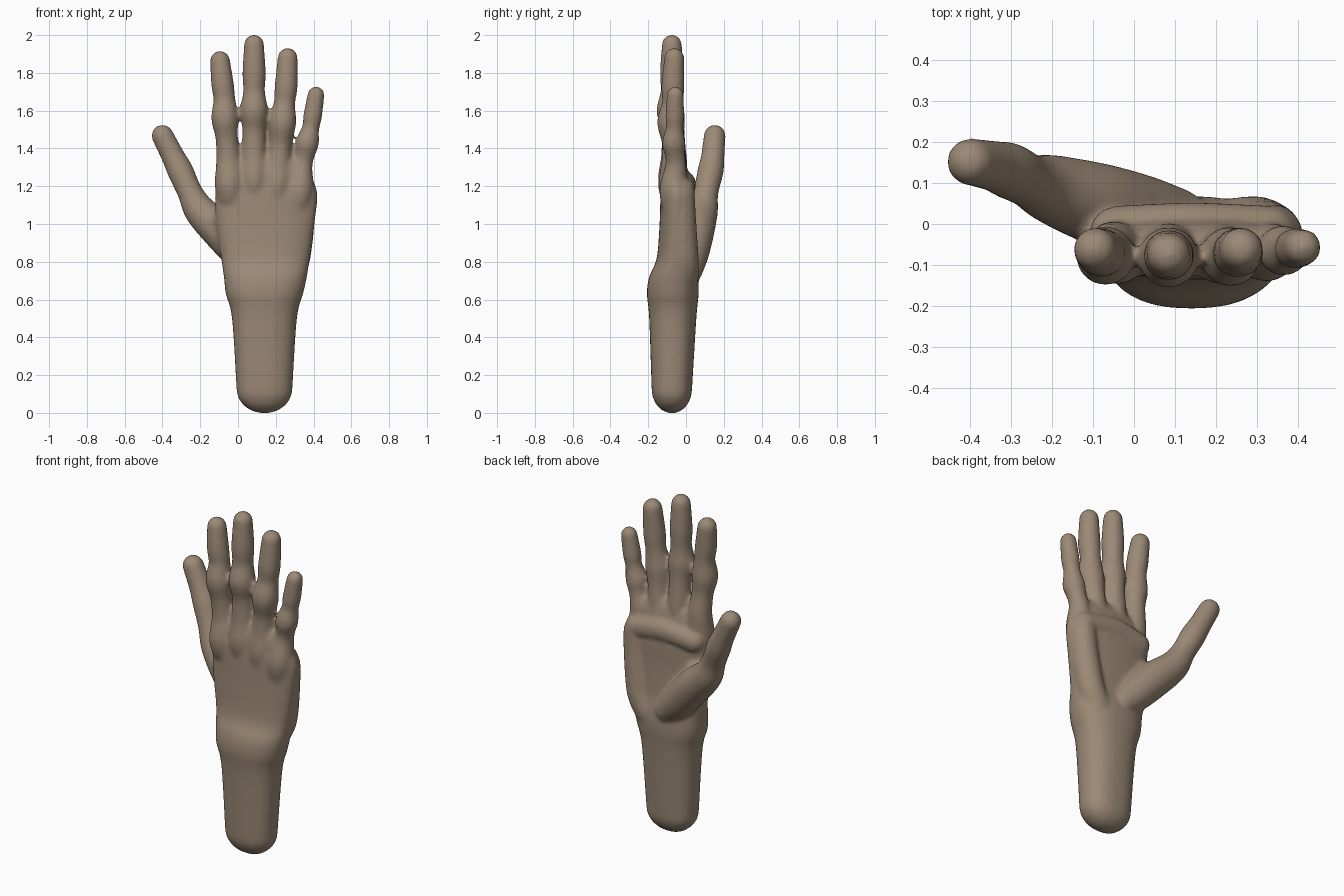
import bpy, bmesh, math
from mathutils import Vector

cube = bpy.data.objects.get("Cube")
if cube:
    bpy.data.objects.remove(cube, do_unlink=True)

skin = bpy.data.materials.new("warm beige skin")
skin.use_nodes = True
COLOUR = (0.33, 0.25, 0.18, 1)
skin.diffuse_color = COLOUR
skin.node_tree.nodes["Principled BSDF"].inputs["Base Color"].default_value = COLOUR

SIDES = 32
bm = bmesh.new()


def spline(nodes, steps=6):
    """Catmull-Rom samples through nodes of any dimension."""
    pts = [nodes[0]] + list(nodes) + [nodes[-1]]
    out = []
    for a, b, c, d in zip(pts, pts[1:], pts[2:], pts[3:]):
        for i in range(steps):
            t = i / steps
            out.append([0.5 * (2*q + (r-p)*t + (2*p - 5*q + 4*r - s)*t*t
                               + (3*q - p - 3*r + s)*t**3)
                        for p, q, r, s in zip(a, b, c, d)])
    return out + [list(nodes[-1])]


def loft(nodes, power=1.0, upright=False):
    """Rounded limb through nodes (x, y, z, radius_x, radius_y)."""
    nodes = [n if len(n) == 5 else (*n, n[3]) for n in nodes]
    path = spline(nodes)
    rings = []

    def ring(centre, axis, rx, ry):
        side = Vector((0, 1, 0)).cross(axis).normalized()
        front = axis.cross(side)
        row = []
        for k in range(SIDES):
            a = math.tau * k / SIDES
            u, v = (math.copysign(abs(w) ** power, w) for w in (math.cos(a), math.sin(a)))
            row.append(bm.verts.new(centre + side * u * rx + front * v * ry))
        rings.append(row)

    def cap(p, axis, angles):
        depth = (p[3] + p[4]) / 2
        for a in angles:
            ring(Vector(p[:3]) + axis * math.sin(a) * depth, axis,
                 p[3] * math.cos(a), p[4] * math.cos(a))

    dirs = []
    for i in range(len(path)):
        lo, hi = path[max(i - 1, 0)], path[min(i + 1, len(path) - 1)]
        d = Vector(hi[:3]) - Vector(lo[:3])
        dirs.append(Vector((0, 0, 1)) if upright else d.normalized())
    arc = [math.radians(x) for x in (85, 70, 55, 40, 25, 12)]
    cap(path[0], dirs[0], [-a for a in arc])
    for p, d in zip(path, dirs):
        ring(Vector(p[:3]), d, p[3], p[4])
    cap(path[-1], dirs[-1], arc[::-1])
    for r, s in zip(rings, rings[1:]):
        for k in range(SIDES):
            n = (k + 1) % SIDES
            bm.faces.new((r[k], r[n], s[n], s[k]))
    bm.faces.new(rings[0][::-1])
    bm.faces.new(rings[-1])


# Forearm, wrist and palm
loft([(.14, -.075, .125, .148, .107), (.14, -.07, .5, .172, .125),
      (.14, -.07, .63, .205, .137), (.145, -.065, .72, .22, .13),
      (.145, -.055, .82, .235, .1), (.145, -.052, 1.0, .26, .088),
      (.15, -.05, 1.15, .272, .085), (.145, -.057, 1.23, .255, .07)],
     power=.85, upright=True)

# Fingers: base knuckle, shaft, middle joint, shaft, end joint, tip
loft([(-.04, -.06, 1.15, .075), (-.045, -.07, 1.22, .078), (-.05, -.06, 1.34, .066),
      (-.06, -.07, 1.46, .06), (-.07, -.078, 1.56, .072), (-.072, -.07, 1.66, .058),
      (-.082, -.07, 1.74, .06), (-.095, -.062, 1.864, .053)])
loft([(.085, -.06, 1.15, .07), (.085, -.072, 1.24, .076), (.085, -.065, 1.36, .067),
      (.085, -.07, 1.5, .062), (.085, -.082, 1.6, .074), (.085, -.076, 1.7, .058),
      (.085, -.076, 1.8, .062), (.085, -.075, 1.95, .053)])
loft([(.2, -.06, 1.12, .07), (.21, -.072, 1.21, .074), (.215, -.065, 1.32, .066),
      (.225, -.068, 1.43, .06), (.236, -.08, 1.54, .073), (.246, -.07, 1.64, .057),
      (.255, -.07, 1.73, .061), (.263, -.062, 1.88, .053)])
loft([(.31, -.055, 1.08, .07), (.325, -.065, 1.18, .076), (.338, -.055, 1.3, .057),
      (.352, -.058, 1.36, .052), (.367, -.065, 1.43, .062), (.385, -.06, 1.51, .046),
      (.395, -.06, 1.57, .05), (.413, -.057, 1.684, .045)])

# Thumb with its fleshy base
loft([(.1, .01, .76, .08), (.02, .025, .84, .095), (-.09, .05, .96, .1),
      (-.2, .085, 1.07, .085), (-.255, .105, 1.17, .067), (-.305, .13, 1.28, .069),
      (-.345, .142, 1.36, .062), (-.4, .152, 1.468, .058)])
# Web between thumb and palm
loft([(-.14, .04, 1.0, .065), (-.04, -.03, 1.03, .065)])
# Pad along the outer edge of the palm
loft([(.25, -.01, .7, .075), (.3, -.01, .8, .078), (.33, -.02, 1.0, .075),
      (.34, -.025, 1.15, .072)])
# Pad below the fingers
loft([(-.04, -.025, 1.19, .07), (.14, -.022, 1.21, .075), (.33, -.025, 1.18, .07)])

bmesh.ops.recalc_face_normals(bm, faces=bm.faces)
mesh = bpy.data.meshes.new("hand")
bm.to_mesh(mesh)
bm.free()
mesh.materials.append(skin)
hand = bpy.data.objects.new("hand", mesh)
bpy.context.collection.objects.link(hand)

# Fuse the parts into one skin and soften the joins
fuse = hand.modifiers.new("fuse", "REMESH")
fuse.mode = "VOXEL"
fuse.voxel_size = 0.011
fuse.use_smooth_shade = True
soften = hand.modifiers.new("soften", "SMOOTH")
soften.factor = 0.5
soften.iterations = 10
